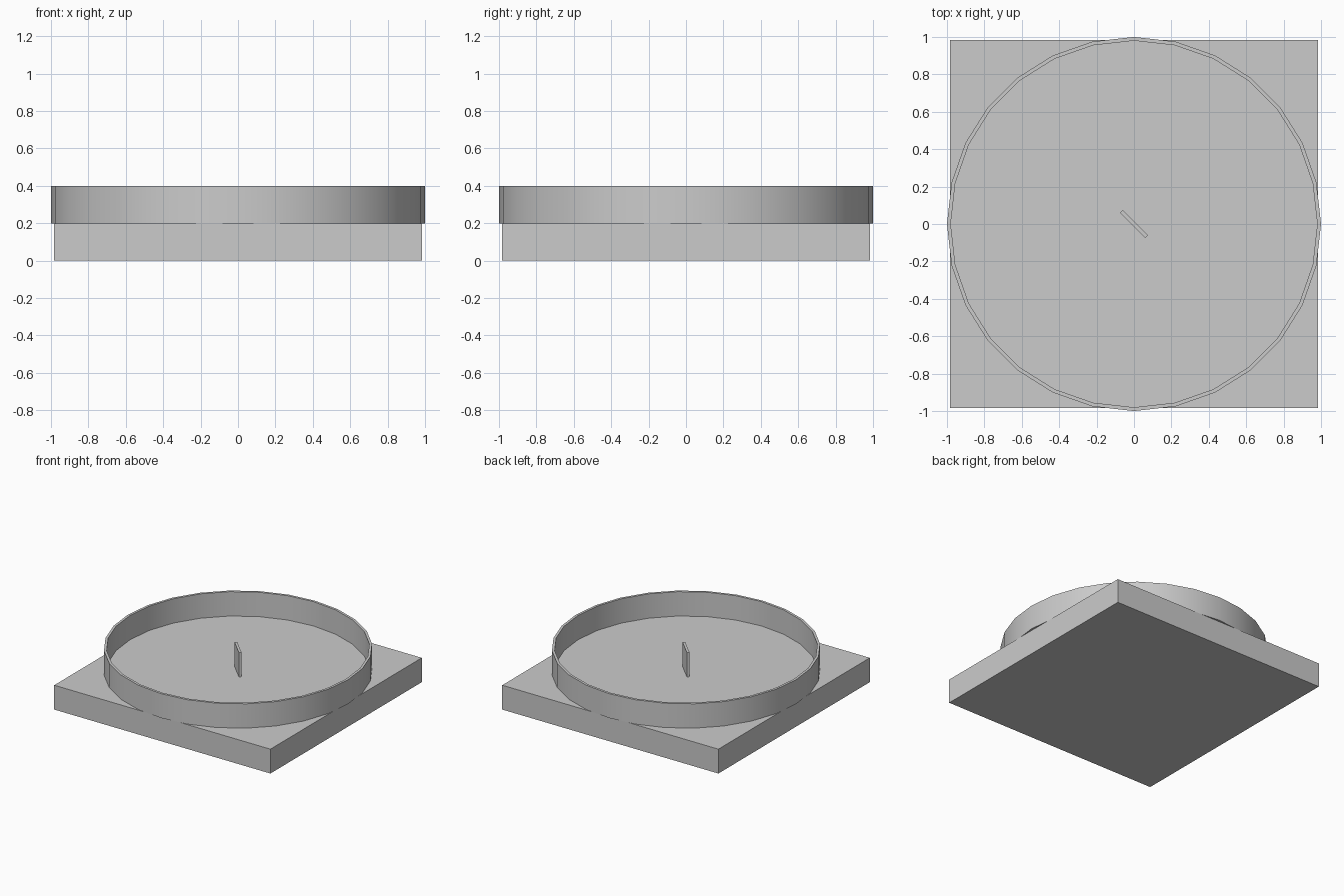
import bpy, bmesh
from math import cos, sin, tau, radians

if "Cube" in bpy.data.objects:
    bpy.data.objects.remove(bpy.data.objects["Cube"])


def add_object(name, bm):
    bmesh.ops.recalc_face_normals(bm, faces=bm.faces)
    mesh = bpy.data.meshes.new(name)
    bm.to_mesh(mesh)
    bm.free()
    obj = bpy.data.objects.new(name, mesh)
    bpy.context.collection.objects.link(obj)
    return obj


def box(name, size, z_centre, turn=0.0):
    bm = bmesh.new()
    bmesh.ops.create_cube(bm, size=1)
    bmesh.ops.scale(bm, vec=size, verts=bm.verts)
    obj = add_object(name, bm)
    obj.location.z = z_centre
    obj.rotation_euler.z = turn
    return obj


def ring(name, outer, inner, z0, z1, sides):
    # Rectangular wall section swept around the z axis
    section = [(outer, z0), (outer, z1), (inner, z1), (inner, z0)]
    bm = bmesh.new()
    loops = [[bm.verts.new((r * cos(tau * i / sides), r * sin(tau * i / sides), z))
              for r, z in section] for i in range(sides)]
    for i in range(sides):
        a, b = loops[i], loops[(i + 1) % sides]
        for k in range(4):
            n = (k + 1) % 4
            bm.faces.new((a[k], b[k], b[n], a[n]))
    return add_object(name, bm)


# Square base slab
box("base_slab", (1.965, 1.965, 0.2), 0.1)

# Thin round wall standing on the slab
wall = ring("round_wall", 1.0, 0.98, 0.2, 0.4, 28)
bpy.context.view_layer.objects.active = wall
wall.select_set(True)
bpy.ops.object.shade_smooth_by_angle(angle=radians(30))

# Small upright blade at the centre, set diagonally
box("centre_blade", (0.19, 0.02, 0.2), 0.3, radians(-45))
